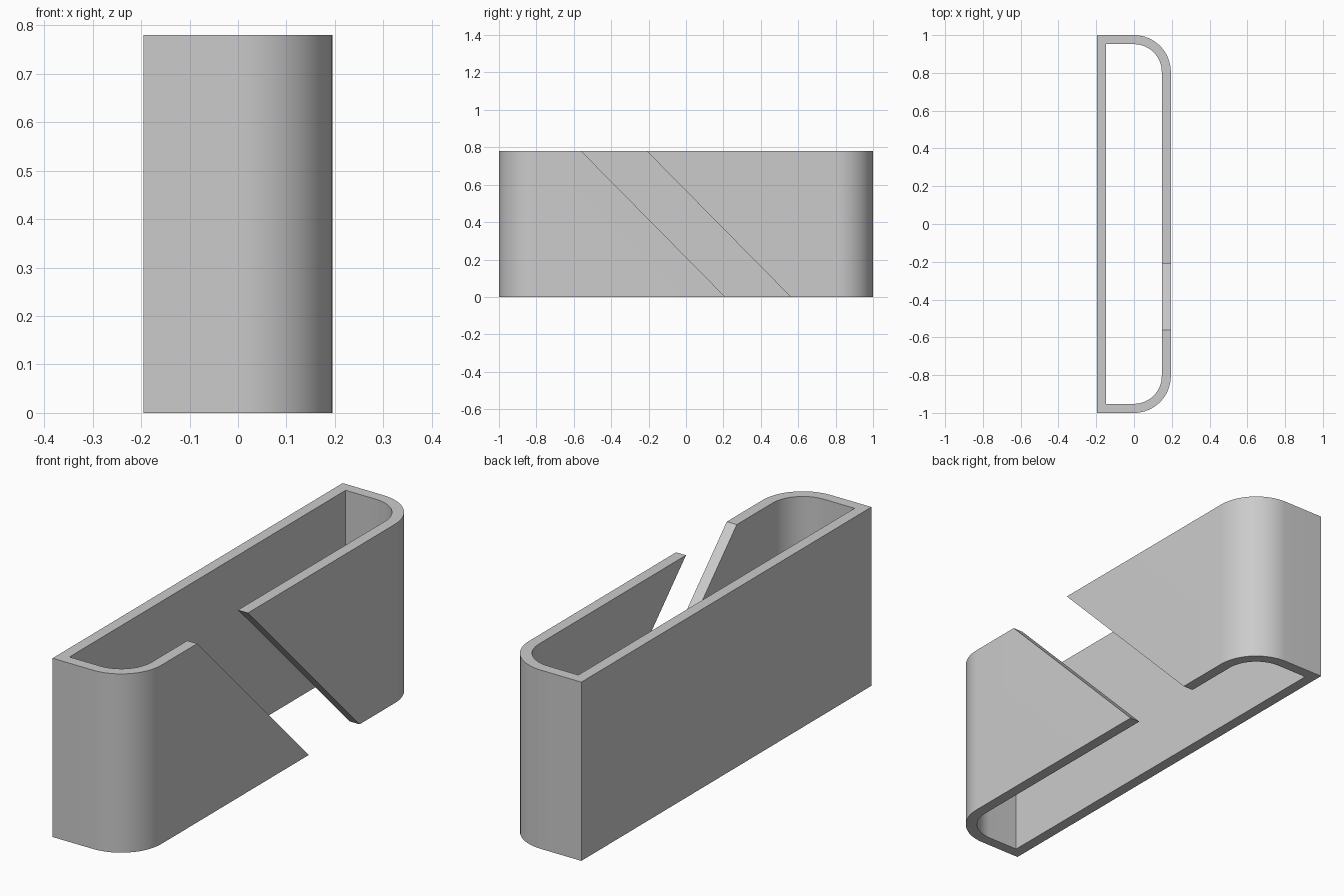
import bpy, bmesh, math

cube = bpy.data.objects.get("Cube")
if cube:
    bpy.data.objects.remove(cube, do_unlink=True)

HALF_X, HALF_Y, HEIGHT, WALL = 0.195, 1.0, 0.78, 0.048
RADIUS = 0.195                          # outer radius of the rounded corners
SLOT_LOW, SLOT_HIGH = 0.21, 0.56        # slot edges along y at the bottom
SEGMENTS = 16

grey = bpy.data.materials.new("plain grey")
grey.use_nodes = True
colour = (0.6, 0.6, 0.6, 1)
grey.diffuse_color = colour
grey.node_tree.nodes["Principled BSDF"].inputs["Base Color"].default_value = colour


def corner(side):
    """Outer and inner points of one rounded corner, from front wall to end wall."""
    cx, cy = HALF_X - RADIUS, HALF_Y - RADIUS
    points = []
    for i in range(SEGMENTS + 1):
        a = math.pi / 2 * i / SEGMENTS
        points.append([(cx + r * math.cos(a), side * (cy + r * math.sin(a)))
                       for r in (RADIUS, RADIUS - WALL)])
    return points


def square_corner(side):
    return [(-HALF_X, side * HALF_Y), (WALL - HALF_X, side * (HALF_Y - WALL))]


def arm_end(y):
    return [(HALF_X, y), (HALF_X - WALL, y)]


# Open clip profile, as pairs of outer and inner points
path = corner(1) + [square_corner(1), square_corner(-1)] + corner(-1)[::-1]
low = [arm_end(SLOT_HIGH)] + path + [arm_end(SLOT_LOW)]
# The slot slants, so the arm ends trade places at the top
high = [arm_end(-SLOT_LOW)] + path + [arm_end(-SLOT_HIGH)]

bm = bmesh.new()
rings = []
for (lo, li), (ho, hi) in zip(low, high):
    rings.append([bm.verts.new((*p, z)) for p, z in
                  ((lo, 0), (ho, HEIGHT), (hi, HEIGHT), (li, 0))])
for a, b in zip(rings, rings[1:]):
    for i in range(4):
        j = (i + 1) % 4
        bm.faces.new((a[i], a[j], b[j], b[i]))
bm.faces.new(rings[0])
bm.faces.new(rings[-1])
bmesh.ops.recalc_face_normals(bm, faces=bm.faces)

mesh = bpy.data.meshes.new("slotted_clip")
bm.to_mesh(mesh)
bm.free()
mesh.materials.append(grey)
clip = bpy.data.objects.new("slotted_clip", mesh)
bpy.context.collection.objects.link(clip)

# Smooth round corners with crisp edges
bpy.ops.object.select_all(action="DESELECT")
clip.select_set(True)
bpy.context.view_layer.objects.active = clip
bpy.ops.object.shade_smooth_by_angle(angle=math.radians(30))
